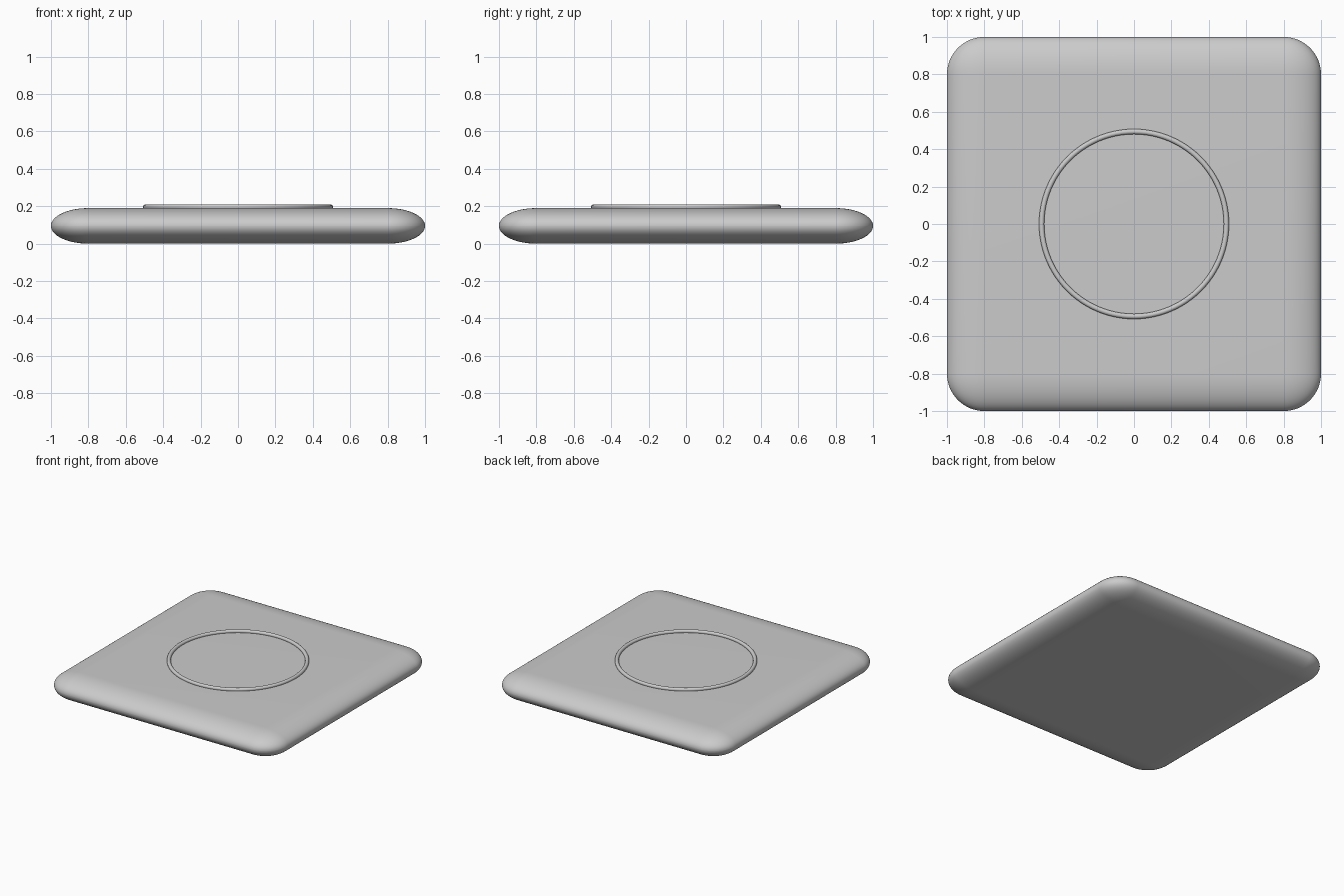
import bpy

if "Cube" in bpy.data.objects:
    bpy.data.objects.remove(bpy.data.objects["Cube"])

# Slab: fully rounded box, flattened so its edge becomes a half ellipse
R, H = 0.2, 0.19
bpy.ops.mesh.primitive_cube_add(size=1, location=(0, 0, H / 2))
slab = bpy.context.object
slab.name = "rounded_slab"
slab.scale = (2, 2, 2 * R + 0.002)
bpy.ops.object.transform_apply(location=False, rotation=False, scale=True)
bevel = slab.modifiers.new("round", 'BEVEL')
bevel.width = R
bevel.segments = 16
bevel.limit_method = 'NONE'
bpy.ops.object.modifier_apply(modifier="round")
slab.scale.z = H / (2 * R + 0.002)
bpy.ops.object.transform_apply(location=False, rotation=False, scale=True)
bpy.ops.object.shade_smooth()

# Thin raised ring on the top face
bpy.ops.mesh.primitive_torus_add(location=(0, 0, 0.196), major_radius=0.494,
                                 minor_radius=0.014, major_segments=96,
                                 minor_segments=16)
ring = bpy.context.object
ring.name = "top_ring"
bpy.ops.object.shade_smooth()
